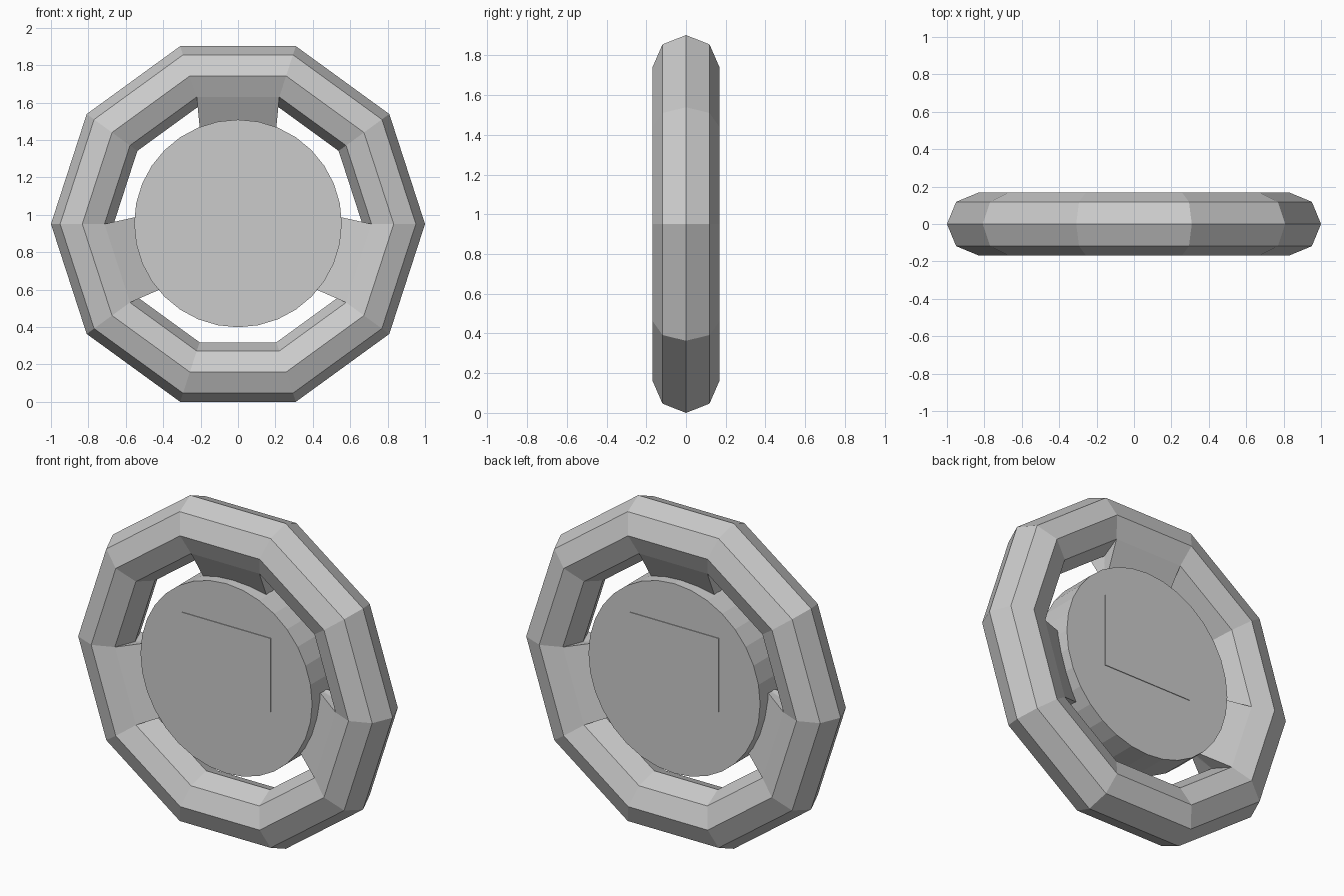
import bpy, bmesh
from math import cos, sin, pi
from mathutils import Matrix

if "Cube" in bpy.data.objects:
    bpy.data.objects.remove(bpy.data.objects["Cube"])

CZ = 0.951                 # wheel centre height
R, T = 0.8325, 0.1675      # ring and tube radii
SIDES, TUBE = 10, 8
SPOKES = (2, 5, 9)         # ring segments that carry a spoke


def finish(bm, name):
    bmesh.ops.recalc_face_normals(bm, faces=bm.faces)
    me = bpy.data.meshes.new(name)
    bm.to_mesh(me)
    bm.free()
    ob = bpy.data.objects.new(name, me)
    bpy.context.collection.objects.link(ob)
    return ob


# Ten-sided ring with octagonal tube; inner faces grow into tapered spokes
bm = bmesh.new()
ring = []
for i in range(SIDES):
    a = 2 * pi * i / SIDES
    loop = []
    for j in range(TUBE):
        b = 2 * pi * j / TUBE
        r = R + T * cos(b)
        loop.append(bm.verts.new((r * cos(a), T * sin(b), CZ + r * sin(a))))
    ring.append(loop)
for i in range(SIDES):
    p, q = ring[i], ring[(i + 1) % SIDES]
    for j in range(TUBE):
        if i in SPOKES and j in (3, 4):
            continue
        k = (j + 1) % TUBE
        bm.faces.new((p[j], p[k], q[k], q[j]))
    if i in SPOKES:
        m = 2 * pi * (i + 0.5) / SIDES
        tip = []
        for side in (-1, 1):
            d, w = 0.475, 0.201 * side
            x, z = d * cos(m) - w * sin(m), d * sin(m) + w * cos(m)
            tip.append([bm.verts.new((x, y, CZ + z)) for y in (0.007, -0.007)])
        (pa, pb), (qa, qb) = tip
        bm.faces.new((p[3], q[3], qa, pa))
        bm.faces.new((p[5], q[5], qb, pb))
        bm.faces.new((pa, qa, qb, pb))
        for s, u, v in ((p, pa, pb), (q, qa, qb)):
            bm.faces.new((s[3], s[4], u))
            bm.faces.new((s[4], v, u))
            bm.faces.new((s[4], s[5], v))
finish(bm, "ring_with_spokes")

# Round hub
bm = bmesh.new()
bmesh.ops.create_cone(bm, cap_ends=True, segments=32, radius1=0.555, radius2=0.555,
                      depth=0.216,
                      matrix=Matrix.Translation((0, 0, 0.954)) @ Matrix.Rotation(pi / 2, 4, 'X'))
finish(bm, "hub")

# Thin rectangular plate showing on both hub faces
bm = bmesh.new()
bmesh.ops.create_cube(bm, size=1, matrix=Matrix.Translation((0, 0, 1.052))
                      @ Matrix.Diagonal((0.58, 0.224, 0.43, 1)))
finish(bm, "hub_plate")
